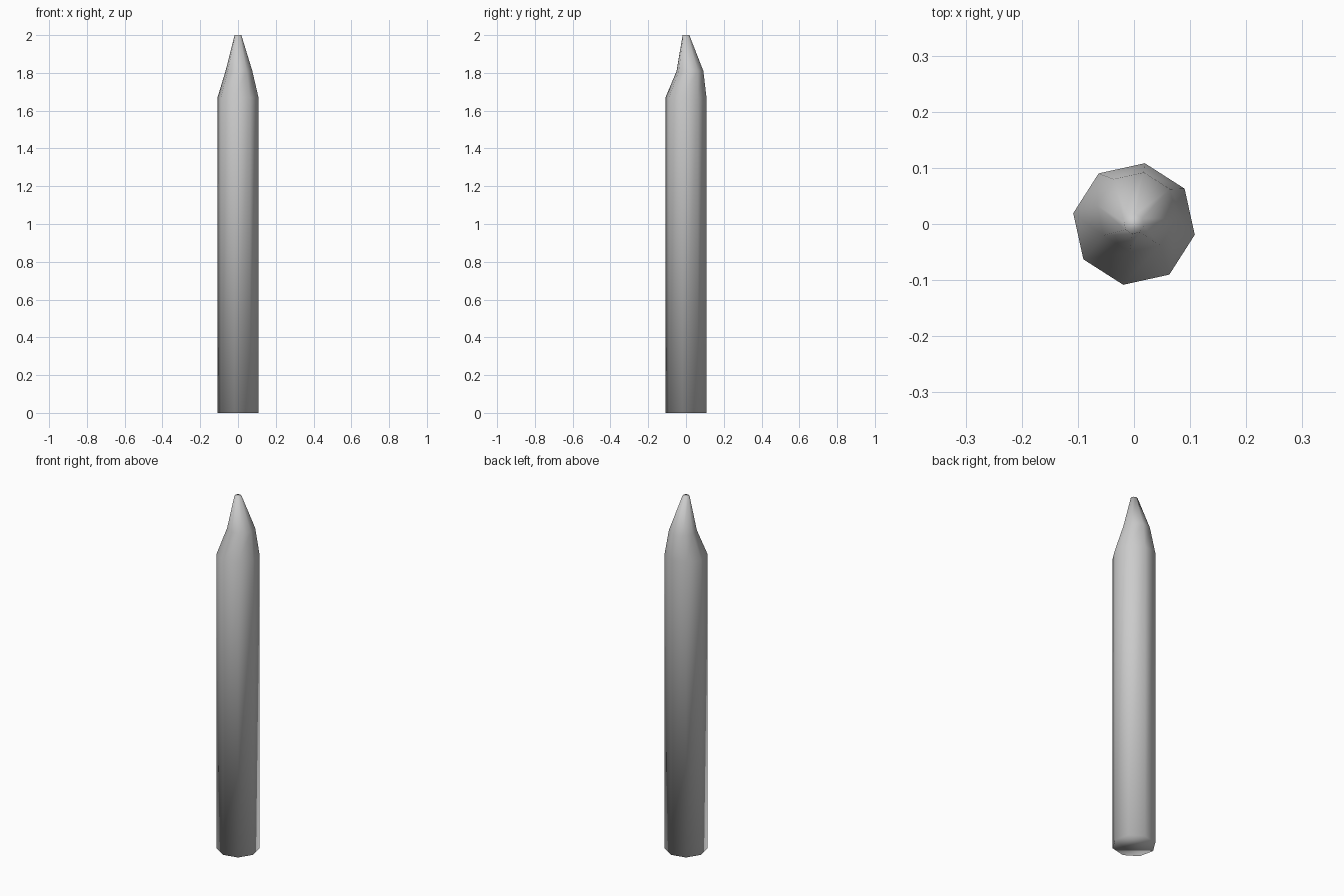
import bpy, bmesh
from math import cos, sin, radians

# Remove the default cube
cube = bpy.data.objects.get("Cube")
if cube:
    bpy.data.objects.remove(cube, do_unlink=True)

# Single flat grey
grey = bpy.data.materials.new("plain_grey")
grey.use_nodes = True
colour = (0.6, 0.6, 0.6, 1)
grey.diffuse_color = colour
grey.node_tree.nodes["Principled BSDF"].inputs["Base Color"].default_value = colour

SIDES, TWIST = 8, -10

# Rings of the post: centre x, centre y, height, radius
RINGS = [
    (0, 0, 0, 0.11),             # foot
    (0, 0, 1.67, 0.11),          # shoulder
    (0.005, 0.021, 1.81, 0.072), # offset bend in the point
    (0, 0, 2, 0.018),            # blunt tip
]


def ring(bm, cx, cy, z, r):
    angles = [radians(TWIST + 360 * i / SIDES) for i in range(SIDES)]
    return [bm.verts.new((cx + r * cos(a), cy + r * sin(a), z)) for a in angles]


# Pointed post, lofted through the rings
bm = bmesh.new()
loops = [ring(bm, *values) for values in RINGS]
for low, high in zip(loops, loops[1:]):
    for i in range(SIDES):
        j = (i + 1) % SIDES
        bm.faces.new((low[i], low[j], high[j], high[i]))
bm.faces.new(loops[0][::-1])
bm.faces.new(loops[-1])
for face in bm.faces:
    face.smooth = True

mesh = bpy.data.meshes.new("pointed_post")
bm.to_mesh(mesh)
bm.free()
mesh.materials.append(grey)
post = bpy.data.objects.new("pointed_post", mesh)
bpy.context.collection.objects.link(post)
